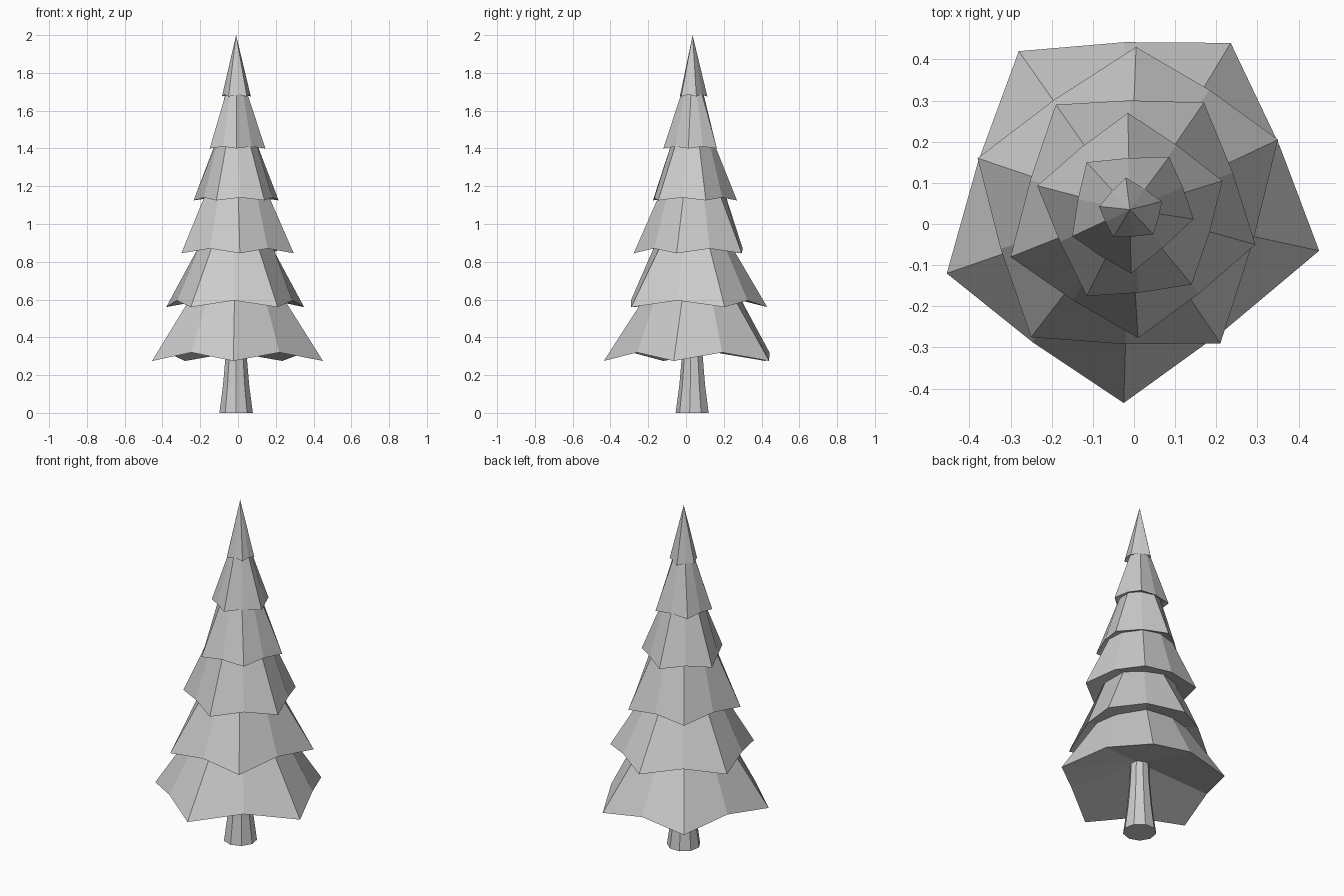
import bpy, bmesh, math
from mathutils import Vector

cube = bpy.data.objects.get("Cube")
if cube:
    bpy.data.objects.remove(cube)

AXIS = Vector((-0.01, 0.035, 0))

grey = bpy.data.materials.new("plain_grey")
grey.use_nodes = True
grey.diffuse_color = (0.6, 0.6, 0.6, 1)
grey.node_tree.nodes["Principled BSDF"].inputs["Base Color"].default_value = (0.6, 0.6, 0.6, 1)


def finish(name, bm):
    bmesh.ops.recalc_face_normals(bm, faces=bm.faces)
    mesh = bpy.data.meshes.new(name)
    bm.to_mesh(mesh)
    bm.free()
    mesh.materials.append(grey)
    bpy.context.collection.objects.link(bpy.data.objects.new(name, mesh))


def bridge(bm, low, high):
    n = len(low)
    for i in range(n):
        bm.faces.new((low[i], low[(i + 1) % n], high[(i + 1) % n], high[i]))


def fan(bm, ring, point):
    centre = bm.verts.new(point)
    for i, v in enumerate(ring):
        bm.faces.new((v, ring[(i + 1) % len(ring)], centre))


def tier(name, tips, tip_z, lift, hollow, top_z, top_r):
    """Star-shaped skirt: drooping tips, raised notches, hollow underside."""
    bm = bmesh.new()
    rim = []
    for i, tip in enumerate(tips):
        a = Vector((*tip, tip_z))
        b = Vector((*tips[(i + 1) % len(tips)], tip_z))
        notch = AXIS + ((a + b) / 2 - AXIS) * 1.03
        notch.z = tip_z + lift
        rim += [bm.verts.new(a), bm.verts.new(notch)]
    fan(bm, rim, AXIS + Vector((0, 0, tip_z + hollow)))
    if top_r:
        top = []
        for v in rim:
            out = Vector((v.co.x - AXIS.x, v.co.y - AXIS.y, 0)).normalized()
            top.append(bm.verts.new(AXIS + out * top_r + Vector((0, 0, top_z))))
        bridge(bm, rim, top)
        bm.faces.new(top)
    else:
        fan(bm, rim, AXIS + Vector((0, 0, top_z)))
    finish(name, bm)


# Foliage tiers, bottom to top; each is turned half a step from the last
tier("foliage_1", [(-.28, .42), (-.455, -.12), (-.025, -.435), (.45, -.065), (.235, .44)],
     .275, .045, .15, .64, .235)
tier("foliage_2", [(.005, .43), (-.38, .16), (-.25, -.275), (.21, -.29), (.35, .205)],
     .56, .035, .1, .91, .19)
tier("foliage_3", [(-.19, .29), (-.3, -.08), (.01, -.277), (.295, -.05), (.17, .295)],
     .845, .025, .08, 1.18, .165)
tier("foliage_4", [(-.015, .27), (-.235, .093), (-.115, -.175), (.14, -.147), (.215, .105)],
     1.125, .015, .08, 1.45, .105)
tier("foliage_5", [(-.115, .15), (-.15, -.03), (-.007, -.12), (.145, .012), (.085, .163)],
     1.4, .01, .06, 1.72, .05)
tier("foliage_top", [(-.02, .113), (-.085, .043), (-.05, -.032), (.047, -.025), (.068, .055)],
     1.675, .01, .04, 2.0, 0)

# Tapered trunk
bm = bmesh.new()
rings = []
for z, r in ((0, .09), (.15, .07), (.3, .057), (.45, .05)):
    rings.append([bm.verts.new(AXIS + Vector((r * math.sin(a), -r * math.cos(a), z)))
                  for a in (math.tau * i / 9 for i in range(9))])
for low, high in zip(rings, rings[1:]):
    bridge(bm, low, high)
bm.faces.new(rings[0])
bm.faces.new(rings[-1])
finish("trunk", bm)
